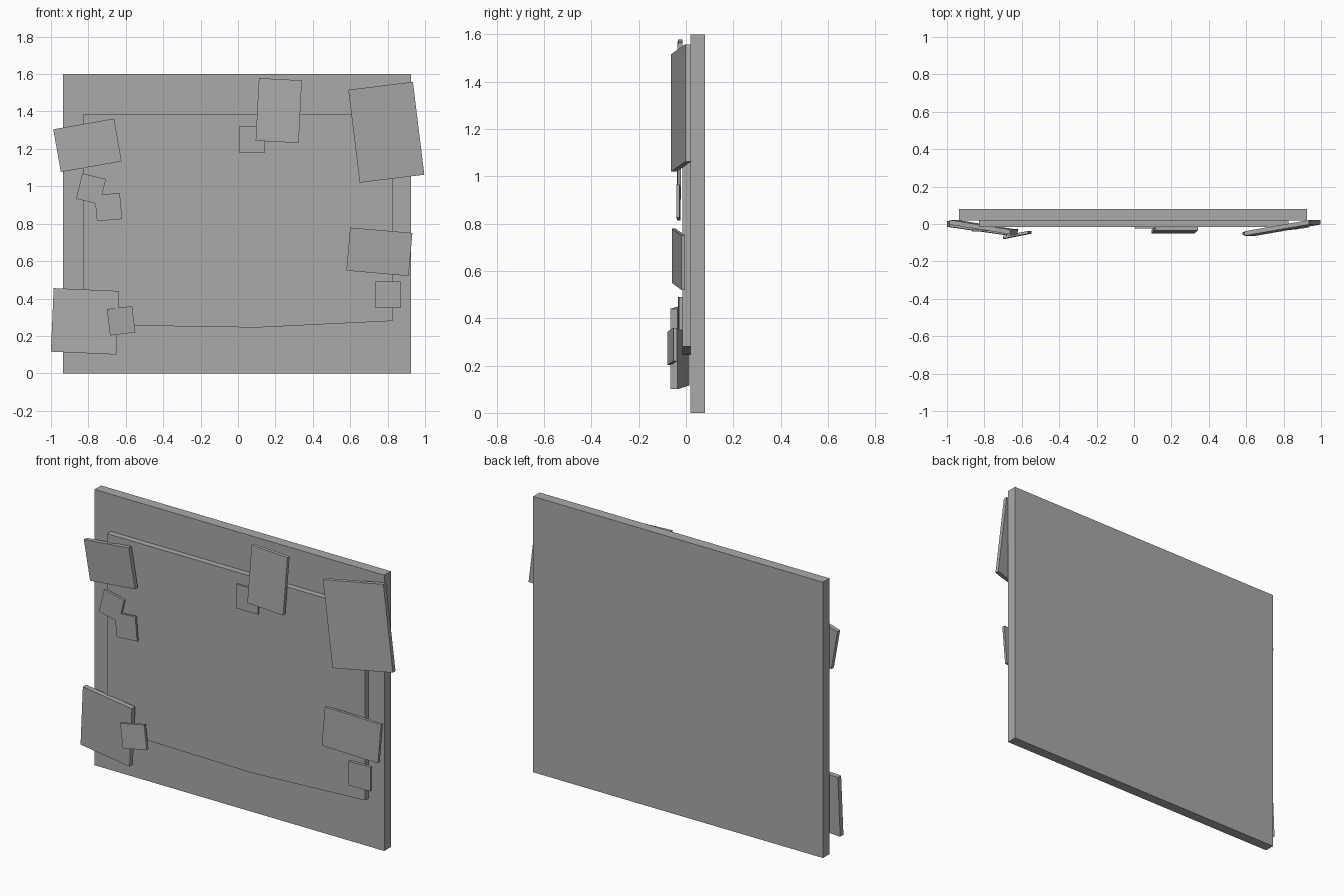
import bpy, bmesh
from math import radians
from mathutils import Matrix

cube = bpy.data.objects.get("Cube")
if cube:
    bpy.data.objects.remove(cube)

grey = bpy.data.materials.new("plain grey")
grey.use_nodes = True
colour = (0.4, 0.4, 0.4, 1)
grey.diffuse_color = colour
grey.node_tree.nodes["Principled BSDF"].inputs["Base Color"].default_value = colour


def add_object(name, bm):
    bmesh.ops.recalc_face_normals(bm, faces=bm.faces)
    mesh = bpy.data.meshes.new(name)
    bm.to_mesh(mesh)
    bm.free()
    mesh.materials.append(grey)
    obj = bpy.data.objects.new(name, mesh)
    bpy.context.collection.objects.link(obj)
    return obj


def slab(name, outline, front, back):
    """Extrude a front-view outline from front to back."""
    bm = bmesh.new()
    face = bm.faces.new([bm.verts.new((x, front, z)) for x, z in outline])
    moved = bmesh.ops.extrude_face_region(bm, geom=[face])["geom"]
    verts = [v for v in moved if isinstance(v, bmesh.types.BMVert)]
    bmesh.ops.translate(bm, verts=verts, vec=(0, back - front, 0))
    return add_object(name, bm)


def note(name, x, z, width, height, roll, y_left, y_right, thick, lean=0):
    """Pinned sheet, turned by roll; its front runs from y_left to y_right."""
    bm = bmesh.new()
    bmesh.ops.create_cube(bm, size=1)
    for v in bm.verts:
        side, up = v.co.x, v.co.z
        y = y_left + (side + 0.5) * (y_right - y_left) + up * lean
        v.co = (side * width, y + (v.co.y + 0.5) * thick, up * height)
    turn = Matrix.Rotation(radians(-roll), 4, 'Y')
    bm.transform(Matrix.Translation((x, 0, z)) @ turn)
    return add_object(name, bm)


# Backing board and raised panel with an uneven lower edge
slab("backing_board", [(-0.935, 0), (0.925, 0), (0.925, 1.6), (-0.935, 1.6)], 0.02, 0.08)
slab("raised_panel", [(-0.83, 0.26), (-0.55, 0.255), (0.1, 0.245),
                      (0.825, 0.28), (0.825, 1.385), (-0.83, 1.385)], -0.015, 0.021)

# Large sheets
note("upper_left_sheet", 0.793, 1.289, 0.348, 0.5, 7, -0.063, -0.003, 0.024)
note("middle_left_sheet", 0.756, 0.65, 0.334, 0.231, -5, -0.06, -0.02, 0.016)
note("top_sheet", 0.218, 1.405, 0.23, 0.335, -3, -0.042, -0.042, 0.02, 0.015)
note("upper_right_sheet", -0.805, 1.219, 0.33, 0.232, 10, -0.003, -0.055, 0.025)
note("lower_right_sheet", -0.818, 0.278, 0.35, 0.34, -2.5, -0.015, -0.065, 0.03)

# Small square notes
note("lower_left_note", 0.803, 0.42, 0.137, 0.14, 0, -0.034, -0.03, 0.016)
note("top_note", 0.075, 1.25, 0.14, 0.14, 0, -0.025, -0.025, 0.014)
note("upper_right_note", -0.786, 0.986, 0.13, 0.14, -14, -0.039, -0.036, 0.014)
note("middle_right_note", -0.693, 0.889, 0.135, 0.14, 5, -0.036, -0.04, 0.013)
note("lower_right_note", -0.625, 0.281, 0.136, 0.142, 7, -0.079, -0.052, 0.015)
